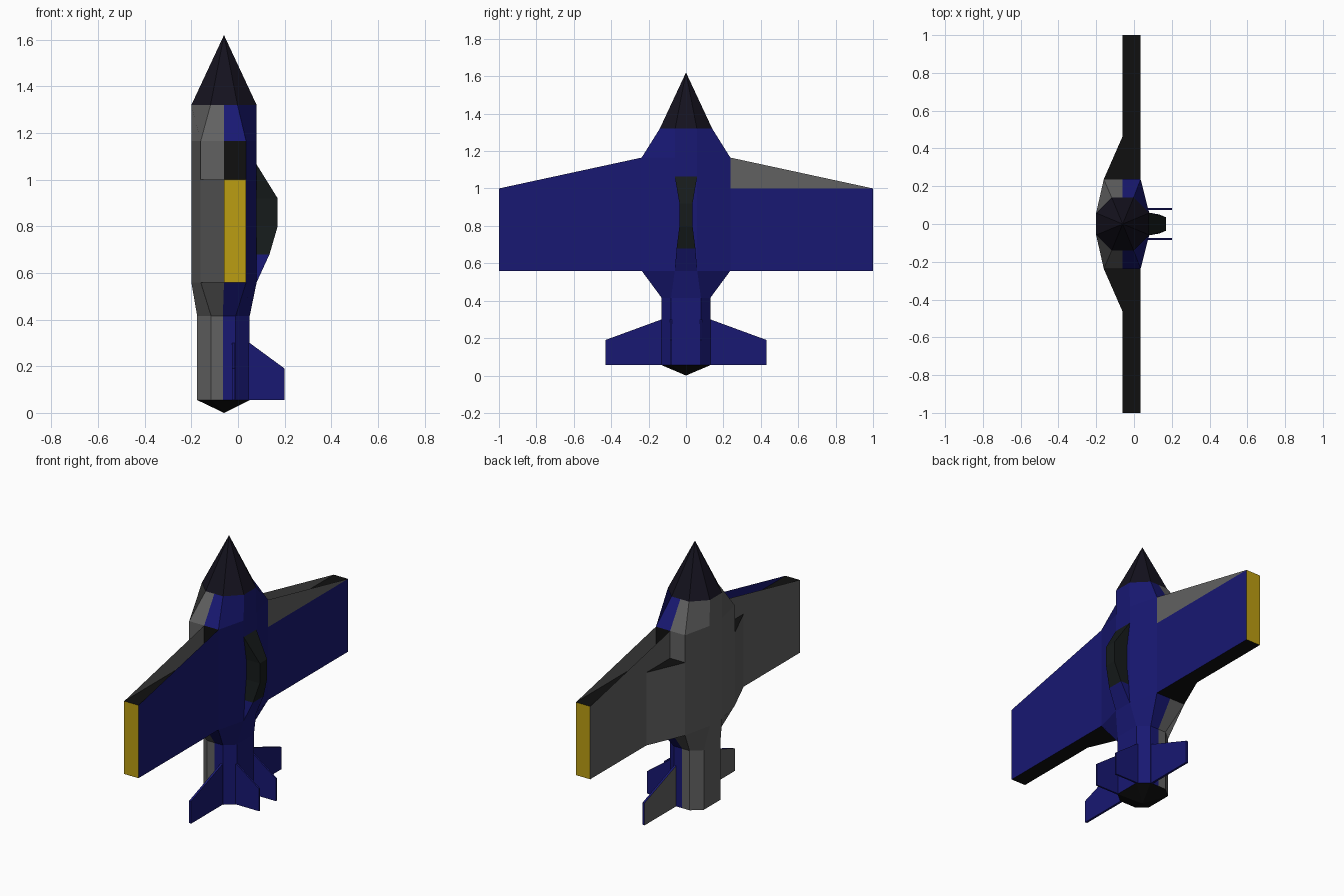
import bpy, bmesh

if "Cube" in bpy.data.objects:
    bpy.data.objects.remove(bpy.data.objects["Cube"])

COLOURS = {
    "grey": (0.12, 0.12, 0.12, 1), "blue": (0.009, 0.009, 0.17, 1),
    "yellow": (0.5, 0.34, 0.006, 1), "black": (0.005, 0.005, 0.005, 1),
    "nose": (0.007, 0.006, 0.013, 1), "glass": (0.008, 0.011, 0.011, 1),
}
MATS = {}
for key, col in COLOURS.items():
    MATS[key] = bpy.data.materials.new(key)
    MATS[key].diffuse_color = col
KEYS = list(COLOURS)


def finish(name, bm, paint):
    """Turn bmesh into an object; paint(normal, centre) names the face colour."""
    bmesh.ops.recalc_face_normals(bm, faces=bm.faces)
    bm.normal_update()
    for f in bm.faces:
        f.material_index = KEYS.index(paint(f.normal, f.calc_center_median()))
    me = bpy.data.meshes.new(name)
    bm.to_mesh(me)
    bm.free()
    for k in KEYS:
        me.materials.append(MATS[k])
    ob = bpy.data.objects.new(name, me)
    bpy.context.collection.objects.link(ob)
    return ob


def loft(name, rings, paint, caps=True):
    """Skin a list of equal-length rings of points (single point = apex)."""
    bm = bmesh.new()
    vs = [[bm.verts.new(p) for p in r] for r in rings]
    n = max(len(r) for r in vs)
    for a, b in zip(vs, vs[1:]):
        for i in range(n):
            j = (i + 1) % n
            quad = [a[i % len(a)], a[j % len(a)], b[j % len(b)], b[i % len(b)]]
            bm.faces.new(list(dict.fromkeys(quad)))
    if caps:
        for r in (vs[0], vs[-1]):
            if len(r) > 2:
                bm.faces.new(r)
    return finish(name, bm, paint)


def section(z, half):
    """Mirror a half outline (x, y) across y = 0."""
    pts = half + [(x, -y) for x, y in reversed(half)]
    return [(x, y, z) for x, y in pts]


AXIS = -0.06
round_half = [(-.2, .058), (-.118, .14), (AXIS, .14), (-.002, .14), (.08, .058)]
wide_half = [(-.2, .06), (-.16, .237), (AXIS, .237), (.035, .237), (.08, .06)]
tail_half = [(-.175, .08), (-.115, .13), (-.065, .13), (-.01, .13), (.05, .08)]


def body_paint(n, c):
    if c.x < -0.065:
        return "grey"
    if abs(n.y) > .95 and .6 < c.z < 1.1:
        return "black"
    return "blue"


# fuselage, nose cone and tail cone
loft("fuselage", [section(.055, tail_half), section(.415, tail_half),
                  section(.56, wide_half), section(1.165, wide_half),
                  section(1.32, round_half)], body_paint, caps=False)
loft("nose_cone", [section(1.32, round_half), [(AXIS, 0, 1.62)]],
     lambda n, c: "nose", caps=False)
loft("tail_cone", [section(.055, tail_half), [(AXIS, 0, 0)]],
     lambda n, c: "black", caps=False)

# cockpit canopy with a blue rear fairing
canopy = [(.08, .06, 1.065), (.17, .035, .92), (.17, .035, .80),
          (.135, .05, .68), (.08, .06, .56)]
loft("canopy", [[(.07, -w, z), (x, -w, z), (x, w, z), (.07, w, z)]
                for x, w, z in canopy],
     lambda n, c: "blue" if c.z < .68 else "glass")


def wing_paint(n, c):
    if abs(n.z) > .9:
        return "black"
    if abs(n.y) > .95:
        return "yellow" if abs(c.y) > .9 else "black"
    return "blue" if n.x > .5 else "grey"


def tail_paint(n, c):
    return "grey" if n.x < -.9 else "blue"


for s, side in ((-1, "left"), (1, "right")):
    # wing slab with the thickened root underneath
    plan = [(.035, .237), (.035, 1), (-.06, 1), (-.06, .465), (-.16, .237)]
    loft("wing_" + side, [[(x, s * y, z) for x, y in plan] for z in (.56, 1.0)],
         wing_paint)

    # open leading edge: two thin triangular sheets
    for x, layer in ((.035, "upper"), (-.06, "lower")):
        bm = bmesh.new()
        bm.faces.new([bm.verts.new((x, s * y, z)) for y, z in
                      ((.237, 1.0), (1, 1.0), (.237, 1.165))])
        colour = "blue" if (s < 0 and layer == "upper") else "grey"
        finish(f"leading_edge_{layer}_{side}", bm, lambda n, c: colour)

    # tailplane
    fin = [(.11, .055), (.43, .055), (.43, .19), (.13, .30), (.11, .30)]
    loft("tailplane_" + side, [[(x, s * y, z) for y, z in fin]
                               for x in (-.025, -.012)], tail_paint)

    # twin upright fins
    fin = [(.03, .055), (.2, .055), (.2, .19), (.05, .30), (.03, .30)]
    loft("tail_fin_" + side, [[(x, s * y, z) for x, z in fin]
                              for y in (.075, .085)], lambda n, c: "blue")

for m in bpy.data.materials:
    if m.users and not m.is_grease_pencil:
        m.use_nodes = True
        m.node_tree.nodes["Principled BSDF"].inputs["Base Color"].default_value = m.diffuse_color
